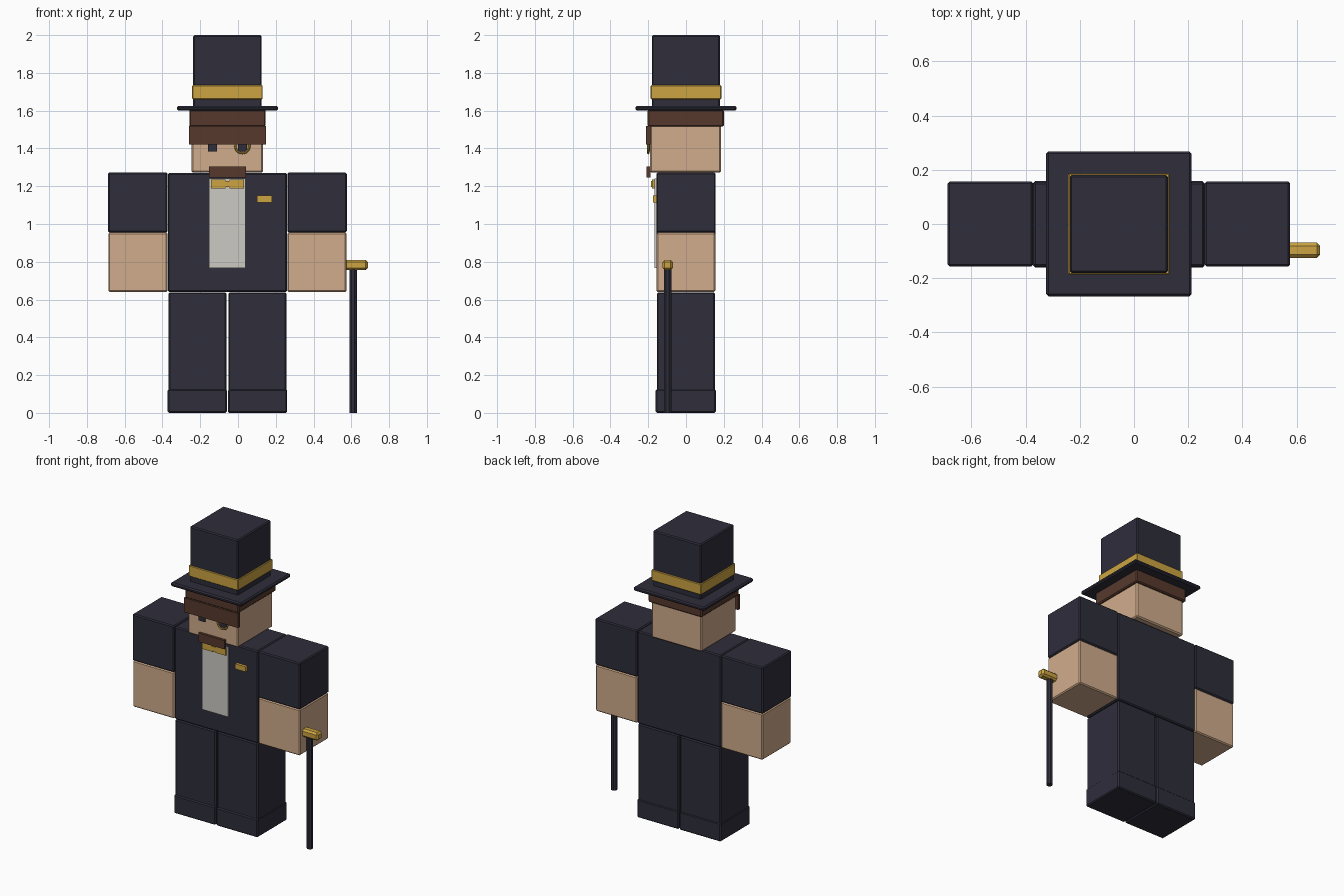
import bpy, math
from mathutils import Matrix

if "Cube" in bpy.data.objects:
    bpy.data.objects.remove(bpy.data.objects["Cube"])


def srgb(r, g, b):
    def f(c):
        c /= 255
        return c / 12.92 if c <= 0.04045 else ((c + 0.055) / 1.055) ** 2.4
    return (f(r), f(g), f(b), 1)


def material(name, rgb):
    m = bpy.data.materials.new(name)
    m.diffuse_color = srgb(*rgb)
    m.use_nodes = True
    m.node_tree.nodes["Principled BSDF"].inputs["Base Color"].default_value = m.diffuse_color
    return m


NAVY = material("dark navy cloth", (46, 45, 59))
SKIN = material("skin", (208, 172, 139))
BROWN = material("brown hair", (86, 57, 44))
GOLD = material("gold", (204, 164, 66))
WHITE = material("shirt white", (204, 202, 196))


def finish(ob, name, mat, bevel=0.0):
    ob.name = ob.data.name = name
    ob.data.materials.append(mat)
    if bevel:
        mod = ob.modifiers.new("bevel", 'BEVEL')
        mod.width = bevel
        mod.segments = 1
    return ob


def box(name, mat, x, y, z, bevel=0.007):
    """Box from its (min, max) range on each axis."""
    bpy.ops.mesh.primitive_cube_add(size=1)
    ob = bpy.context.object
    size = [r[1] - r[0] for r in (x, y, z)]
    mid = [(r[0] + r[1]) / 2 for r in (x, y, z)]
    ob.data.transform(Matrix.Diagonal((*size, 1)))
    ob.location = mid
    return finish(ob, name, mat, bevel)


CX = -0.056          # centre line of the figure
D = (-0.156, 0.155)  # body depth


def pair(name, mat, near, far, y, z, bevel=0.007):
    """Two mirrored boxes about the figure's centre line."""
    box(name + "_right", mat, (CX - far, CX - near), y, z, bevel)
    box(name + "_left", mat, (CX + near, CX + far), y, z, bevel)


# Body, legs, shoes
box("torso", NAVY, (CX - 0.315, CX + 0.315), D, (0.64, 1.27))
pair("leg", NAVY, 0.005, 0.312, (-0.154, 0.153), (0.02, 0.638))
pair("shoe", NAVY, 0.003, 0.316, (-0.161, 0.158), (0, 0.125))

# Arms: sleeves and bare lower arms
pair("sleeve", NAVY, 0.317, 0.632, (-0.157, 0.157), (0.955, 1.272))
pair("forearm", SKIN, 0.317, 0.630, (-0.155, 0.155), (0.64, 0.955))

# Head and hair
box("head", SKIN, (CX - 0.19, CX + 0.188), (-0.19, 0.186), (1.272, 1.6), 0.008)
box("hair", BROWN, (CX - 0.202, CX + 0.202), (-0.203, 0.2), (1.515, 1.606))
box("fringe", BROWN, (CX - 0.204, CX + 0.204), (-0.212, -0.188), (1.42, 1.518), 0)
box("moustache", BROWN, (CX - 0.098, CX + 0.098), (-0.208, -0.188), (1.245, 1.305), 0)

# Eyes and monocle
pair("eye", NAVY, 0.056, 0.103, (-0.198, -0.189), (1.385, 1.44), 0)
bpy.ops.mesh.primitive_torus_add(major_radius=0.037, minor_radius=0.006,
                                 major_segments=24, minor_segments=8,
                                 location=(CX + 0.079, -0.2, 1.412),
                                 rotation=(math.pi / 2, 0, 0))
finish(bpy.context.object, "monocle", GOLD)
bpy.ops.object.shade_smooth_by_angle()

# Top hat
box("hat_brim", NAVY, (CX - 0.268, CX + 0.268), (-0.267, 0.268), (1.6, 1.626), 0.008)
box("hat_crown", NAVY, (CX - 0.181, CX + 0.181), (-0.181, 0.18), (1.61, 2.0))
box("hat_band", GOLD, (CX - 0.187, CX + 0.187), (-0.187, 0.187), (1.66, 1.735), 0.004)

# Shirt front, bow tie, pocket square
box("shirt_front", WHITE, (CX - 0.097, CX + 0.096), (-0.167, -0.154), (0.768, 1.24), 0)
pair("bow_wing", GOLD, 0.01, 0.088, (-0.18, -0.165), (1.188, 1.236), 0)
box("bow_knot", GOLD, (CX - 0.014, CX + 0.014), (-0.184, -0.165), (1.197, 1.227), 0)
box("pocket_square", GOLD, (0.1, 0.18), (-0.175, -0.154), (1.115, 1.15), 0)

# Cane
bpy.ops.mesh.primitive_cylinder_add(vertices=8, radius=0.021, depth=0.77,
                                    location=(0.61, -0.097, 0.385),
                                    rotation=(0, 0, math.pi / 8))
finish(bpy.context.object, "cane_shaft", NAVY)
box("cane_handle", GOLD, (0.535, 0.687), (-0.125, -0.069), (0.756, 0.81), 0.012)
